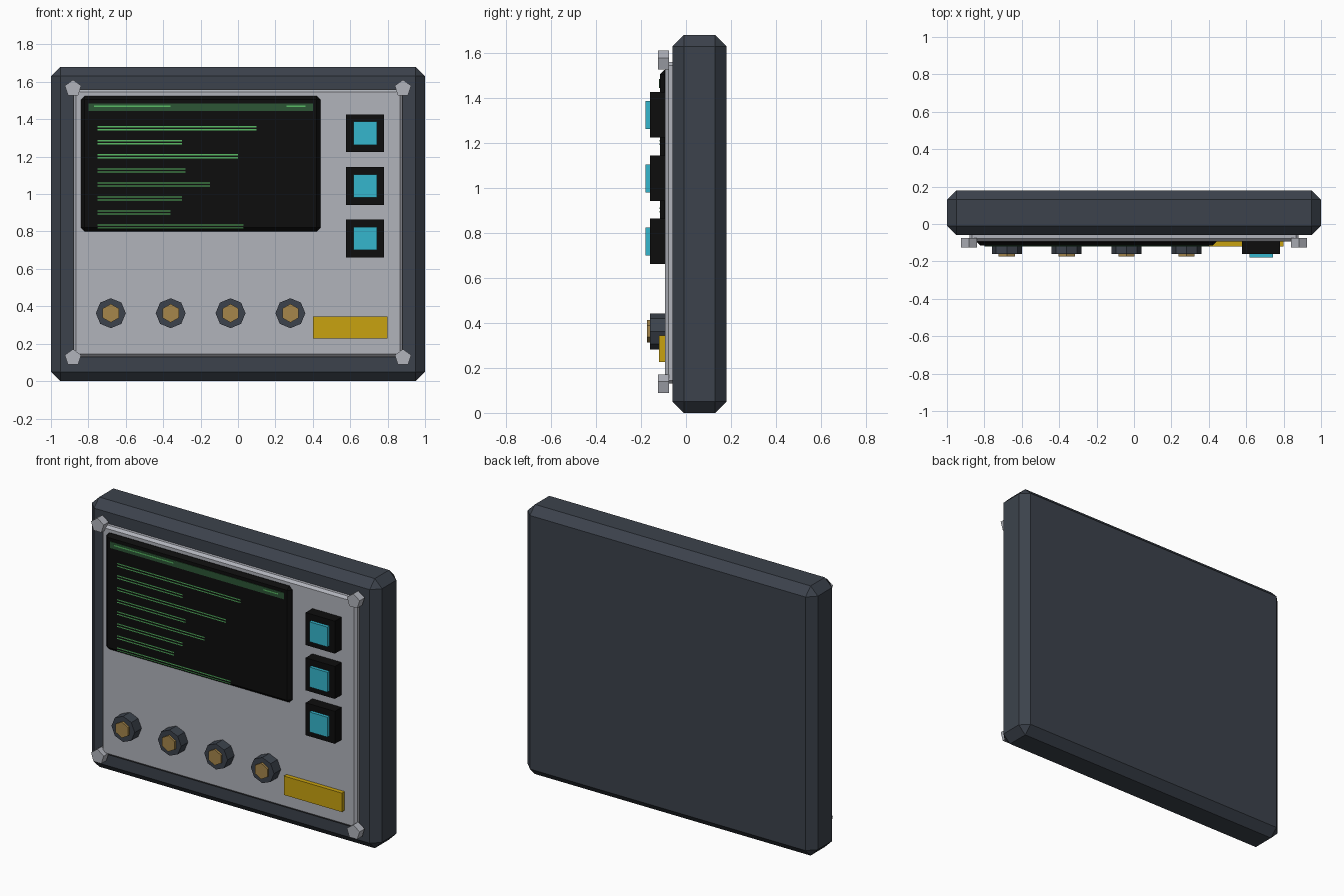
import bpy, bmesh, math

if "Cube" in bpy.data.objects:
    bpy.data.objects.remove(bpy.data.objects["Cube"])


def material(name, rgb):
    m = bpy.data.materials.new(name)
    m.diffuse_color = (*rgb, 1)
    m.use_nodes = True
    m.node_tree.nodes["Principled BSDF"].inputs["Base Color"].default_value = m.diffuse_color
    return m


CASE = material("slate_case", (0.045, 0.055, 0.072))
PANEL = material("light_grey_panel", (0.44, 0.455, 0.50))
BLACK = material("screen_black", (0.004, 0.004, 0.004))
CYAN = material("cyan", (0.036, 0.47, 0.61))
YELLOW = material("yellow", (0.58, 0.36, 0.005))
BRASS = material("brass", (0.38, 0.24, 0.07))
DARK_GREEN = material("dark_green", (0.025, 0.09, 0.035))
GREEN = material("bright_green", (0.10, 0.50, 0.13))


def finish(bm, name, mat):
    me = bpy.data.meshes.new(name)
    bm.to_mesh(me)
    bm.free()
    me.materials.append(mat)
    ob = bpy.data.objects.new(name, me)
    bpy.context.collection.objects.link(ob)
    return ob


def add_box(bm, x0, x1, y0, y1, z0, z1):
    vs = bmesh.ops.create_cube(bm, size=1)["verts"]
    bmesh.ops.scale(bm, vec=(x1 - x0, y1 - y0, z1 - z0), verts=vs)
    bmesh.ops.translate(bm, vec=((x0 + x1) / 2, (y0 + y1) / 2, (z0 + z1) / 2), verts=vs)


def box(name, mat, x0, x1, y0, y1, z0, z1, bevel=0):
    bm = bmesh.new()
    add_box(bm, x0, x1, y0, y1, z0, z1)
    ob = finish(bm, name, mat)
    if bevel:
        mod = ob.modifiers.new("chamfer", 'BEVEL')
        mod.width, mod.segments = bevel, 1
    return ob


def prism(name, mat, x, z, r, sides, y0, y1):
    """Low-poly disc facing -y with one corner pointing up."""
    bm = bmesh.new()
    rings = []
    for y in (y0, y1):
        angles = [math.pi / 2 + math.tau * i / sides for i in range(sides)]
        rings.append([bm.verts.new((x + r * math.cos(a), y, z + r * math.sin(a))) for a in angles])
    front, back = rings
    bm.faces.new(front)
    bm.faces.new(back[::-1])
    for i in range(sides):
        j = (i + 1) % sides
        bm.faces.new((front[i], back[i], back[j], front[j]))
    bmesh.ops.recalc_face_normals(bm, faces=bm.faces)
    return finish(bm, name, mat)


# Case and face plate
box("case", CASE, -1, 1, -0.06, 0.18, 0, 1.68, bevel=0.05)
box("face_plate", PANEL, -0.88, 0.88, -0.093, -0.04, 0.13, 1.56, bevel=0.015)

# Screen with header strip
box("screen", BLACK, -0.84, 0.44, -0.116, -0.07, 0.80, 1.525, bevel=0.02)
box("screen_header", DARK_GREEN, -0.80, 0.40, -0.119, -0.115, 1.445, 1.485)
for x0, x1 in ((-0.77, -0.36), (0.26, 0.36)):
    box("header_dash", GREEN, x0, x1, -0.121, -0.118, 1.465, 1.473)

# Readout rows, each a pair of thin strips
bm = bmesh.new()
for i, end in enumerate((0.10, -0.30, 0.0, -0.28, -0.15, -0.30, -0.36, 0.03)):
    for dz in (-0.008, 0.008):
        z = 1.352 - 0.075 * i + dz
        add_box(bm, -0.75, end, -0.118, -0.115, z - 0.003, z + 0.003)
finish(bm, "readout_rows", GREEN)

# Square push buttons
for z in (1.325, 1.043, 0.763):
    box("button_base", BLACK, 0.578, 0.78, -0.16, -0.08, z - 0.101, z + 0.101)
    box("button_cap", CYAN, 0.618, 0.742, -0.18, -0.15, z - 0.062, z + 0.062)

# Dials
for x in (-0.68, -0.36, -0.04, 0.28):
    prism("dial", CASE, x, 0.363, 0.08, 8, -0.16, -0.08)
    prism("dial_cap", BRASS, x, 0.363, 0.05, 6, -0.173, -0.15)

# Warning plate
box("warning_plate", YELLOW, 0.40, 0.80, -0.12, -0.08, 0.227, 0.345)

# Corner screws
for x in (-0.882, 0.882):
    for z in (0.125, 1.565):
        prism("corner_screw", PANEL, x, z, 0.046, 5, -0.125, -0.075)
